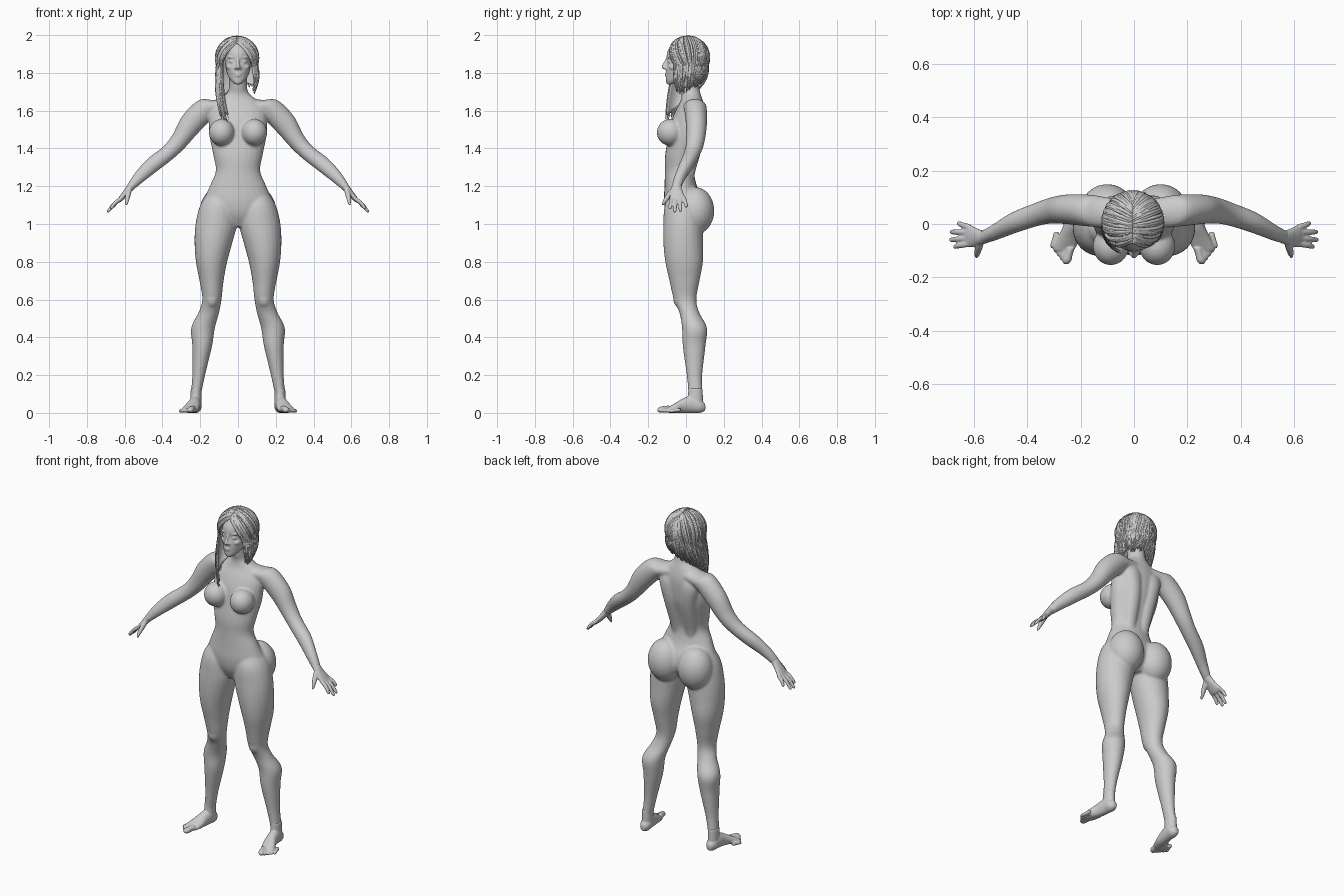
import bpy, bmesh, math, random
from mathutils import Vector, Matrix

random.seed(4)
if "Cube" in bpy.data.objects:
    bpy.data.objects.remove(bpy.data.objects["Cube"])

GREY = (0.6, 0.6, 0.6, 1)
clay = bpy.data.materials.new("clay_grey")
clay.use_nodes = True
clay.diffuse_color = GREY
clay.node_tree.nodes["Principled BSDF"].inputs["Base Color"].default_value = GREY

X, Y, Z = Vector((1, 0, 0)), Vector((0, 1, 0)), Vector((0, 0, 1))
DIAG = Vector((1, 0, 1)).normalized()


def refine(rows, steps):
    """Catmull-Rom interpolation of (x, y, z, radius_u, radius_v) rows."""
    p = [rows[0]] + list(rows) + [rows[-1]]
    out = []
    for i in range(1, len(p) - 2):
        for k in range(steps):
            t = k / steps
            out.append([b + 0.5 * t * (c - a + t * (2 * a - 5 * b + 4 * c - d + t * (3 * (b - c) + d - a)))
                        for a, b, c, d in zip(*p[i - 1:i + 3])])
    return out + [list(rows[-1])]


def loft(bm, rows, u=X, v=Y, sides=24, steps=5, side=1):
    """Tube with elliptical rings; with v=None the rings follow the path."""
    rows = refine(rows, steps) if steps > 1 else rows
    rings = []
    for i, (x, y, z, ru, rv) in enumerate(rows):
        a, b = u, v
        if v is None:
            t = Vector(rows[min(i + 1, len(rows) - 1)][:3]) - Vector(rows[max(i - 1, 0)][:3])
            t.normalize()
            a = (u - t * u.dot(t)).normalized()
            b = t.cross(a)
        ring = []
        for k in range(sides):
            w = math.tau * k / sides
            q = Vector((x, y, z)) + a * ru * math.cos(w) + b * rv * math.sin(w)
            ring.append(bm.verts.new((q.x * side, q.y, q.z)))
        rings.append(ring)
    for r, s in zip(rings, rings[1:]):
        for k in range(sides):
            j = (k + 1) % sides
            bm.faces.new((r[k], r[j], s[j], s[k]))
    bm.faces.new(rings[0][::-1])
    bm.faces.new(rings[-1])


def both(bm, rows, **kw):
    for side in (1, -1):
        loft(bm, rows, side=side, **kw)


def ball(bm, centre, radii):
    m = Matrix.Translation(centre) @ Matrix.Diagonal((*radii, 1))
    bmesh.ops.create_uvsphere(bm, u_segments=24, v_segments=16, radius=1, matrix=m)


def balls(bm, centre, radii):
    for side in (1, -1):
        ball(bm, (centre[0] * side, centre[1], centre[2]), radii)


def finish(name, bm, voxel=None, smooth=0):
    bmesh.ops.recalc_face_normals(bm, faces=bm.faces)
    for f in bm.faces:
        f.smooth = True
    me = bpy.data.meshes.new(name)
    bm.to_mesh(me)
    bm.free()
    me.materials.append(clay)
    ob = bpy.data.objects.new(name, me)
    bpy.context.scene.collection.objects.link(ob)
    if voxel:
        r = ob.modifiers.new("fuse", 'REMESH')
        r.mode, r.voxel_size, r.use_smooth_shade = 'VOXEL', voxel, True
        s = ob.modifiers.new("soften", 'SMOOTH')
        s.factor, s.iterations = 0.5, smooth
    return ob


# Body: torso, neck, legs and arms fused together
bm = bmesh.new()
loft(bm, [(0, -.01, .985, .06, .06), (0, -.005, 1.05, .16, .1), (0, -.012, 1.12, .18, .105),
          (0, -.028, 1.2, .15, .086), (0, -.034, 1.28, .118, .078), (0, -.025, 1.36, .13, .086),
          (0, -.002, 1.46, .15, .093), (0, .01, 1.54, .155, .09), (0, .022, 1.6, .15, .078),
          (0, .03, 1.65, .11, .06), (0, .027, 1.69, .06, .05), (0, .018, 1.73, .048, .05),
          (0, .005, 1.82, .05, .05)])
both(bm, [(.1, -.01, 1.18, .05, .06), (.105, -.012, 1.1, .095, .1), (.115, -.015, 1.0, .11, .105),
          (.13, -.015, .9, .1, .105), (.14, -.01, .8, .083, .1), (.14, -.008, .7, .064, .08),
          (.138, -.005, .6, .051, .06), (.155, .018, .53, .055, .053), (.185, .045, .45, .063, .066),
          (.19, .043, .35, .052, .06), (.208, .045, .2, .034, .041), (.222, .05, .1, .028, .038),
          (.224, .05, .04, .028, .04)])
both(bm, [(.03, .035, 1.63, .055, .045), (.1, .042, 1.622, .058, .05), (.165, .05, 1.612, .06, .062),
          (.25, .055, 1.53, .056, .062), (.312, .05, 1.44, .049, .048), (.367, .035, 1.38, .044, .042),
          (.45, .005, 1.315, .04, .042), (.52, -.03, 1.25, .031, .033), (.567, -.05, 1.198, .026, .022)],
     u=Y, v=DIAG)
both(bm, [(.04, .01, 1.2, .04, .03), (.045, .015, 1.28, .04, .035), (.055, .052, 1.45, .05, .046),
          (.07, .06, 1.57, .06, .046), (.06, .045, 1.64, .05, .03)])
balls(bm, (.1, .05, 1.07), (.102, .1, .125))
balls(bm, (.087, -.083, 1.485), (.068, .072, .071))
balls(bm, (.138, -.04, .605), (.034, .028, .045))
finish("body", bm, .0065, 8)

# Feet
bm = bmesh.new()
both(bm, [(.223, .102, .03, .014, .018), (.223, .075, .036, .03, .036), (.226, .035, .046, .032, .046),
          (.233, -.01, .04, .034, .04), (.245, -.05, .028, .041, .028), (.258, -.085, .018, .042, .018),
          (.265, -.1, .015, .035, .013)], v=Z)
both(bm, [(.222, .05, .13, .028, .038), (.223, .05, .07, .029, .04), (.224, .05, .03, .028, .04)])
for i in range(5):
    t = i / 4
    r = .017 - .007 * t ** .5
    tip = Vector((.252 + .053 * t, -.139 + .06 * t, r))
    root = tip + Vector((-.014, .05, .006))
    both(bm, [(*root, r, r), (*(root + tip) / 2, r * .9, r), (*tip, r, r * .9),
              (*(tip + Vector((.003, -.012, -.003))), r * .5, r * .4)], v=Z, sides=12)
finish("feet", bm, .0045, 3)

# Hands
bm = bmesh.new()
both(bm, [(.55, -.045, 1.216, .026, .022), (.567, -.05, 1.198, .026, .021), (.59, -.049, 1.17, .033, .017),
          (.615, -.046, 1.14, .042, .014), (.631, -.044, 1.122, .039, .011)], u=Y, v=DIAG)
fingers = [(-.074, (.676, -.086, 1.08)), (-.053, (.692, -.06, 1.063)),
           (-.031, (.689, -.03, 1.066)), (-.012, (.662, .004, 1.09))]
for y, tip in fingers:
    root, tip = Vector((.617, y, 1.137)), Vector(tip)
    mid = root.lerp(tip, .5) + DIAG * .005
    both(bm, [(*root, .012, .011), (*mid, .0105, .01), (*root.lerp(tip, .9), .009, .008), (*tip, .004, .004)],
         u=Y, v=None, sides=12)
both(bm, [(.575, -.062, 1.185, .016, .014), (.582, -.088, 1.155, .015, .014), (.588, -.11, 1.125, .011, .011),
          (.591, -.125, 1.1, .005, .005)], u=Y, v=None, sides=12)
finish("hands", bm, .004, 2)

# Head with simple facial forms
bm = bmesh.new()
loft(bm, [(0, -.082, 1.74, .018, .018), (0, -.062, 1.758, .038, .044), (0, -.042, 1.785, .054, .064),
          (0, -.03, 1.82, .064, .077), (0, -.015, 1.862, .07, .085), (0, -.007, 1.888, .073, .096),
          (0, 0, 1.92, .074, .095), (0, .005, 1.955, .06, .075), (0, .005, 1.975, .035, .045)])
loft(bm, [(0, -.092, 1.885, .008, .01), (0, -.106, 1.855, .008, .012), (0, -.117, 1.832, .012, .013),
          (0, -.112, 1.82, .011, .008)], sides=16)
balls(bm, (.012, -.108, 1.826), (.009, .011, .007))
balls(bm, (.03, -.08, 1.86), (.017, .016, .009))
balls(bm, (.03, -.08, 1.883), (.025, .017, .006))
balls(bm, (.04, -.064, 1.83), (.022, .028, .018))
for z, w in ((1.794, .022), (1.784, .019)):
    ball(bm, (0, -.099, z), (w, .013, .006))
ball(bm, (0, -.088, 1.752), (.02, .018, .014))
finish("head", bm, .0045, 2)

# Hair: parted in the middle, swept over the skull and falling from there
ENDS = {1: ((.08, -.045, 1.68), (.12, .03, 1.71), (0, .08, 1.74)),
        -1: ((-.045, -.112, 1.53), (-.17, -.05, 1.58), (0, .08, 1.72))}


def hair_point(side, f, t, k=1.0):
    """f runs from the face to the nape, t from the parting (0) past the ear (1) to the tip (2)."""
    part, turn = -.75 + 1.6 * f, .85 + (math.pi - .85) * f
    p = Vector((0, math.sin(part), math.cos(part)))
    q = Vector((side * math.sin(turn), -math.cos(turn), -.35)).normalized()
    d = p.slerp(q, min(t, 1))
    pos = Vector((-.005 + d.x * .114 * k, .01 + d.y * .113 * k, 1.88 + d.z * .113 * k))
    if t > 1:
        a, b, c = (Vector(e) for e in ENDS[side])
        end = a * (1 - f) ** 2 + b * 2 * f * (1 - f) + c * f * f
        s = t - 1
        out = Vector((q.x, q.y, 0)) * .016 * math.sin(math.pi * s)
        pos = pos.lerp(end, s) + out - Vector((q.x, q.y, 0)) * (1 - k) * .12 * s
    return pos


bm = bmesh.new()
for side in (1, -1):
    grid = [[bm.verts.new(hair_point(side, i / 24, 1.85 * j / 24, .96)) for j in range(25)] for i in range(25)]
    for i in range(24):
        for j in range(24):
            bm.faces.new((grid[i][j], grid[i + 1][j], grid[i + 1][j + 1], grid[i][j + 1]))
shell = finish("hair_base", bm)
shell.modifiers.new("thickness", 'SOLIDIFY').thickness = .006

bm = bmesh.new()
for side in (1, -1):
    count = 80
    for i in range(count):
        f = min(max((i + random.uniform(-.4, .4)) / (count - 1), 0), 1)
        reach = random.uniform(1.75, 2.03)
        size = random.uniform(.004, .007)
        drift = random.uniform(-.04, .04)
        rows = []
        for j in range(19):
            s = j / 18
            g = min(max(f + drift * math.sin(s * 5), 0), 1)
            r = size * (1 - .8 * s ** 4)
            rows.append((*hair_point(side, g, s * reach, .985), r, r))
        loft(bm, rows, u=Y, v=None, sides=6, steps=1)
finish("hair_strands", bm)
